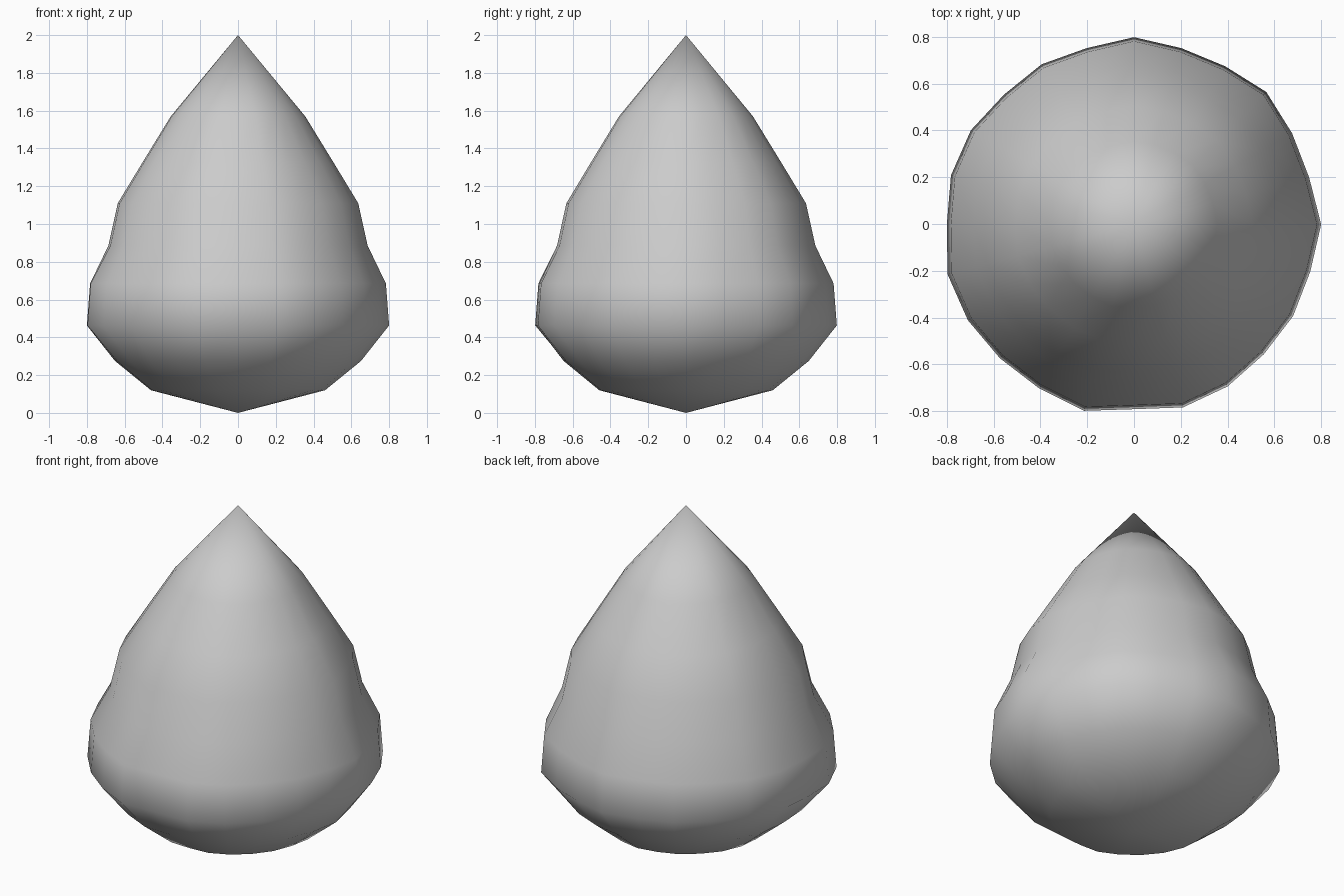
import bpy, bmesh, math

if "Cube" in bpy.data.objects:
    bpy.data.objects.remove(bpy.data.objects["Cube"])

SEG = 24
# lathe profile between the two poles: (radius, height)
PROFILE = [(0.46, 0.12), (0.65, 0.275), (0.797, 0.463), (0.78, 0.685),
           (0.685, 0.885), (0.635, 1.11), (0.505, 1.325), (0.355, 1.57)]
# hand-shaped outline of the widest ring, counter-clockwise from +x
OUTLINE = [.80, .775, .78, .80, .78, .78, .80, .78, .79, .785, .805, .81,
           .80, .825, .82, .81, .81, .825, .79, .81, .80, .785, .785, .78]

bm = bmesh.new()
rings = []
for r, z in PROFILE:
    k = 1.0 if 0.4 < z < 0.8 else 0.6
    ring = []
    for i, o in enumerate(OUTLINE):
        a = 2 * math.pi * i / SEG
        rr = r * (1 + k * (o / 0.797 - 1))
        ring.append(bm.verts.new((rr * math.cos(a), rr * math.sin(a), z)))
    rings.append(ring)
bottom = bm.verts.new((0, 0, 0))
top = bm.verts.new((0, 0, 2))

# side quads and pole fans
for i in range(SEG):
    j = (i + 1) % SEG
    bm.faces.new((bottom, rings[0][j], rings[0][i]))
    for a, b in zip(rings, rings[1:]):
        bm.faces.new((a[i], a[j], b[j], b[i]))
    bm.faces.new((rings[-1][i], rings[-1][j], top))
for f in bm.faces:
    f.smooth = True

# centre the body on x and y
for axis in (0, 1):
    vals = [v.co[axis] for v in bm.verts]
    mid = (min(vals) + max(vals)) / 2
    for v in bm.verts:
        if v not in (top, bottom):
            v.co[axis] -= mid

mesh = bpy.data.meshes.new("teardrop_body")
bm.to_mesh(mesh)
bm.free()
bpy.context.collection.objects.link(bpy.data.objects.new("teardrop_body", mesh))
